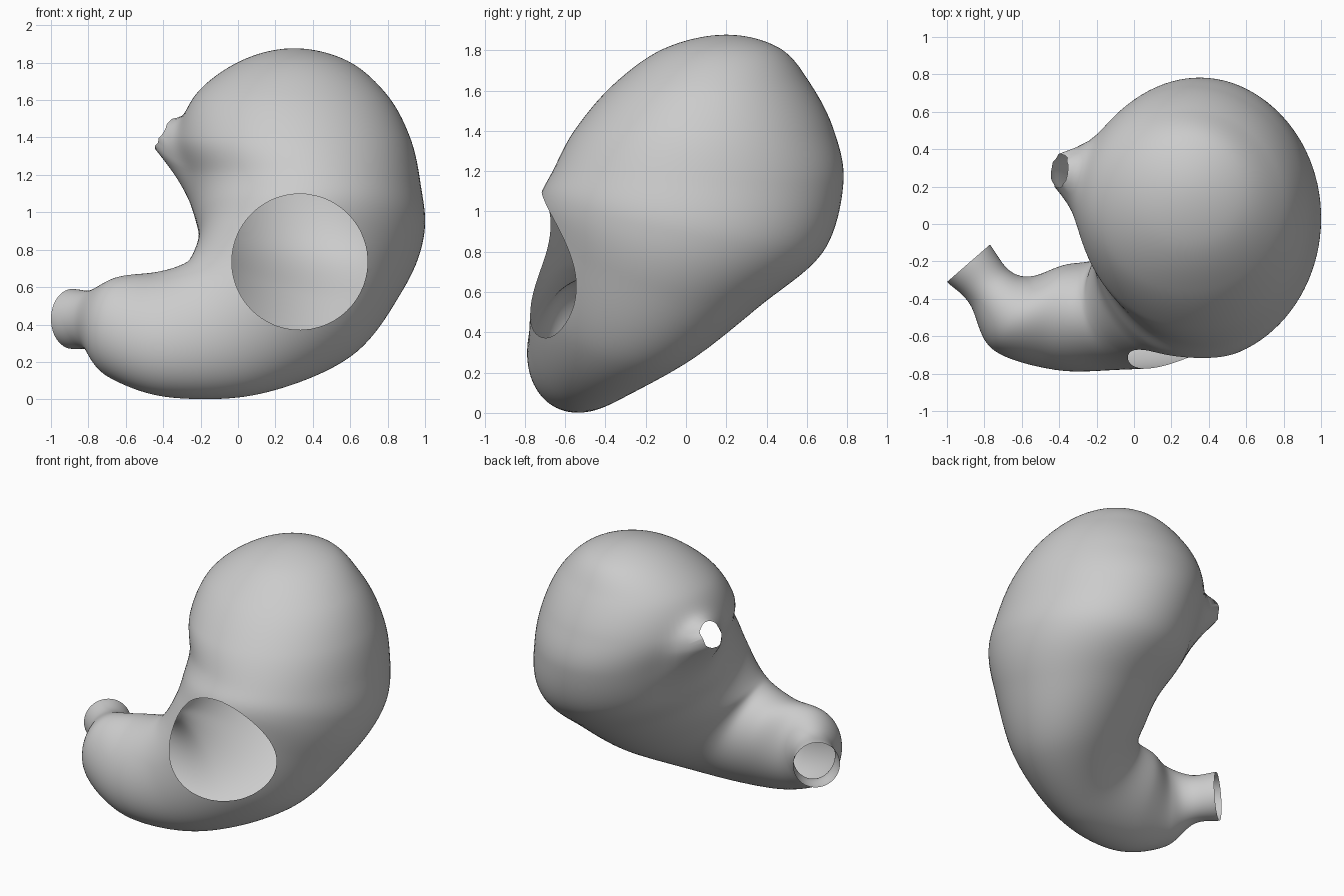
import bpy, bmesh, math
from mathutils import Vector

if "Cube" in bpy.data.objects:
    bpy.data.objects.remove(bpy.data.objects["Cube"])

SIDES, STEPS = 96, 12

# Cross-sections from the dome to the outlet: centre, half-axis to outer curve, half-axis to back
SECTIONS = [
    ((.30, .20, 1.877), (.001, 0, 0), (0, .001, 0)),
    ((.30, .18, 1.81), (.285, 0, 0), (0, .285, 0)),
    ((.285, .13, 1.63), (.51, 0, 0), (-.01, .49, 0)),
    ((.31, .09, 1.40), (.61, .01, 0), (-.02, .645, 0)),
    ((.365, .06, 1.17), (.61, .04, -.02), (-.04, .72, -.03)),
    ((.385, -.02, .94), (.61, .07, -.06), (-.03, .70, -.13)),
    ((.34, -.175, .74), (.55, .06, -.13), (-.01, .56, -.17)),
    ((.18, -.335, .50), (.43, .0, -.25), (.02, .43, -.12)),
    ((-.09, -.47, .375), (.21, -.05, -.34), (.02, .305, -.06)),
    ((-.40, -.50, .345), (.04, -.05, -.335), (.03, .275, 0)),
    ((-.655, -.475, .385), (-.02, 0, -.27), (.10, .195, 0)),
    ((-.775, -.335, .42), (0, 0, -.165), (.105, .09, 0)),
    ((-.885, -.21, .43), (0, 0, -.16), (.115, .10, 0)),
]


def spline(p0, p1, p2, p3, t):
    return 0.5 * (2 * p1 + (p2 - p0) * t + (2 * p0 - 5 * p1 + 4 * p2 - p3) * t * t
                  + (3 * p1 - p0 - 3 * p2 + p3) * t ** 3)


def open_hole(bm, centre, axis, radius, depth):
    """Cut the mesh along a circle and remove the faces inside it."""
    def radial(p):
        rel = p - centre
        return rel - axis * rel.dot(axis)

    def near(p):
        return (p - centre).dot(axis) > -depth

    rim = []
    for e in list(bm.edges):
        a, b = e.verts
        ra, rb = radial(a.co).length - radius, radial(b.co).length - radius
        if ra * rb < 0 and near(a.co) and near(b.co):
            v = bmesh.utils.edge_split(e, a, ra / (ra - rb))[1]
            r = radial(v.co)
            v.co += r.normalized() * (radius - r.length)
            rim.append(v)
    bmesh.ops.connect_verts(bm, verts=rim)
    gone = []
    for f in bm.faces:
        mid = f.calc_center_median()
        if near(mid) and radial(mid).length < radius:
            gone.append(f)
    bmesh.ops.delete(bm, geom=gone, context='FACES')


# Lofted body with a closed dome and an open outlet tube
keys = [tuple(Vector(v) for v in s) for s in SECTIONS]
before = (keys[1][0], -keys[1][1], -keys[1][2])
after = tuple(2 * a - b for a, b in zip(keys[-1], keys[-2]))
keys = [before] + keys + [after]
bm = bmesh.new()
rings = []
for i in range(1, len(keys) - 2):
    last = i == len(keys) - 3
    for s in range(STEPS + (1 if last else 0)):
        c, a, b = (spline(*(keys[i + k][n] for k in (-1, 0, 1, 2)), s / STEPS) for n in range(3))
        rings.append([bm.verts.new(c + a * math.cos(u) + b * math.sin(u))
                      for u in (2 * math.pi * j / SIDES for j in range(SIDES))])
for lo, hi in zip(rings, rings[1:]):
    for j in range(SIDES):
        k = (j + 1) % SIDES
        bm.faces.new((lo[j], lo[k], hi[k], hi[j]))
bm.faces.new(rings[0])
bmesh.ops.recalc_face_normals(bm, faces=bm.faces)

# Inlet tube drawn out of the upper left side, with a longer web down towards the front
inlet = Vector((-.405, .285, 1.425))
axis = Vector((-.86, .05, .5)).normalized()
web = Vector((0, -.5, -.85)).normalized()
for v in bm.verts:
    rel = v.co - inlet
    t = rel.dot(axis)
    flat = rel - axis * t
    fade = min(1, max(0, (t + .5) / .25))
    side = (.5 + .5 * flat.normalized().dot(web)) ** 2
    d = max(0, flat.length - .088)
    v.co += axis * (-t * fade) * math.exp(-(d / (.05 + .10 * side)) ** 1.15)
open_hole(bm, inlet, axis, .09, .15)

# Round window in the front wall
open_hole(bm, Vector((.33, -.7, .735)), Vector((0, -1, 0)), .363, .4)

mesh = bpy.data.meshes.new("stomach")
bm.to_mesh(mesh)
bm.free()
mesh.shade_smooth()
body = bpy.data.objects.new("stomach", mesh)
bpy.context.collection.objects.link(body)
